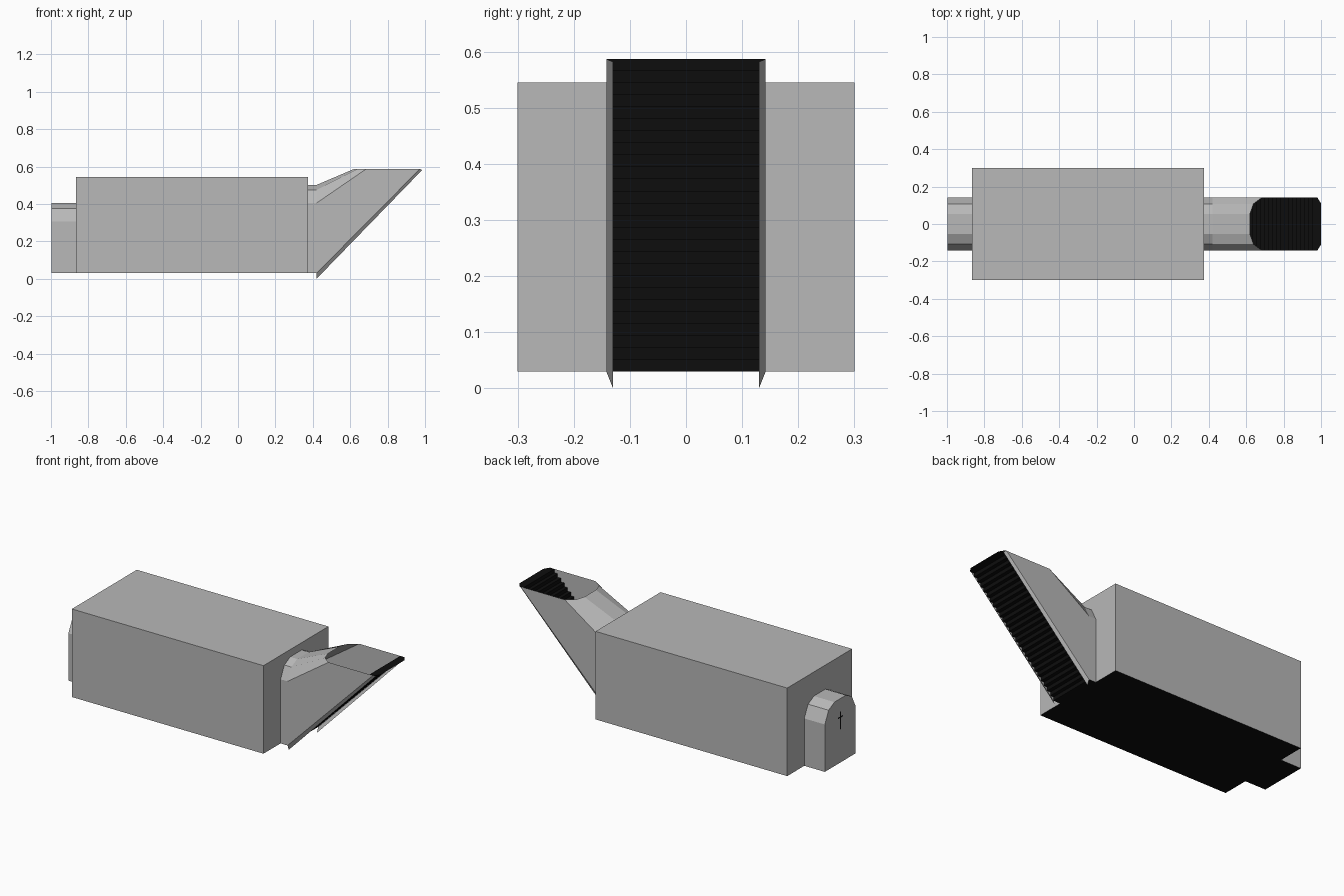
import bpy
import bmesh

if "Cube" in bpy.data.objects:
    bpy.data.objects.remove(bpy.data.objects["Cube"])


def material(name, rgb):
    m = bpy.data.materials.new(name)
    m.diffuse_color = (*rgb, 1)
    m.use_nodes = True
    m.node_tree.nodes["Principled BSDF"].inputs["Base Color"].default_value = m.diffuse_color
    return m


STONE = material("grey stone", (0.48, 0.48, 0.48))
BLACK = material("black floor", (0.004, 0.004, 0.004))


def build(name, polys, mat):
    """One object from a list of polygons, welded together."""
    bm = bmesh.new()
    for poly in polys:
        bm.faces.new([bm.verts.new(p) for p in poly])
    bmesh.ops.remove_doubles(bm, verts=bm.verts, dist=1e-5)
    bmesh.ops.recalc_face_normals(bm, faces=bm.faces)
    mesh = bpy.data.meshes.new(name)
    bm.to_mesh(mesh)
    bm.free()
    mesh.materials.append(mat)
    obj = bpy.data.objects.new(name, mesh)
    bpy.context.collection.objects.link(obj)
    return obj


def loft(a, b):
    return [(a[i], a[i + 1], b[i + 1], b[i]) for i in range(len(a) - 1)]


def rect(x0, x1, w, z):
    return [(x0, -w, z), (x1, -w, z), (x1, w, z), (x0, w, z)]


# Shared arch: half width and height above the springing line
W, F, TOP = 0.142, 0.03, 0.587
HALF = [(W, 0), (0.107, 0.07), (0.053, 0.097)]
ARCH = [(-y, h) for y, h in HALF] + [(y, h) for y, h in reversed(HALF)]


def arch(x, spring):
    return [(x, -W, F)] + [(x, y, spring + h) for y, h in ARCH] + [(x, W, F)]


# Chamber: side walls, roof, and end walls with arched doorways
X0, X1, D, H = -0.865, 0.375, 0.30, 0.545
walls = [rect(X0, X1, D, H)]
for s in (-D, D):
    walls.append([(X0, s, F), (X1, s, F), (X1, s, H), (X0, s, H)])
for x, spring in ((X0, 0.307), (X1, 0.405)):
    walls.append([(x, -D, F)] + arch(x, spring) + [(x, D, F), (x, D, H), (x, -D, H)])
build("chamber_walls", walls, STONE)
build("chamber_floor", [rect(X0, X1, D, F)], BLACK)

# Arched alcove at the left end
back = arch(-0.998, 0.307)
build("alcove", loft(arch(X0, 0.307), back) + [back], STONE)
build("alcove_floor", [rect(-0.998, X0, W, F)], BLACK)

# Small cross plate on the alcove end
cross = []
for y, z0, z1 in ((0.004, 0.225, 0.33), (0.024, 0.293, 0.301)):
    cross.append([(-1.0, -y, z0), (-1.0, y, z0), (-1.0, y, z1), (-1.0, -y, z1)])
build("cross", cross, BLACK)

# Entrance tunnel: doorway arch lofted up to a flat opening
XS, XE = 0.42, 0.972
door = arch(XS, 0.405)
mouth = [(XE, -W, TOP)] + [(0.685 - h * 0.67, y, TOP) for y, h in ARCH] + [(XE, W, TOP)]
build("tunnel", loft(arch(X1, 0.405), door) + loft(door, mouth), STONE)
build("tunnel_floor", [rect(X1, XS, W, F)], BLACK)

# Sloping strips tucked under both sides of the stairs
build("stair_strips", [[(XS, s * W, F), (XE, s * W, TOP),
                        (0.985, s * 0.13, TOP - 0.005), (XS, s * 0.13, 0)]
                       for s in (-1, 1)], STONE)

# Stairs: riser and tread for each step, wide landing with cut corners
N = 26
dx, dz = (XE - XS) / N, (TOP - F) / N
steps = []
for i in range(N):
    x, z = XS + i * dx, F + i * dz
    steps.append([(x, -W, z), (x, W, z), (x, W, z + dz), (x, -W, z + dz)])
    steps.append(rect(x, x + dx, W, z + dz))
steps.append([(XE, -W, TOP), (0.98, -W, TOP), (1.0, -0.11, TOP),
              (1.0, 0.11, TOP), (0.98, W, TOP), (XE, W, TOP)])
build("stairs", steps, BLACK)
